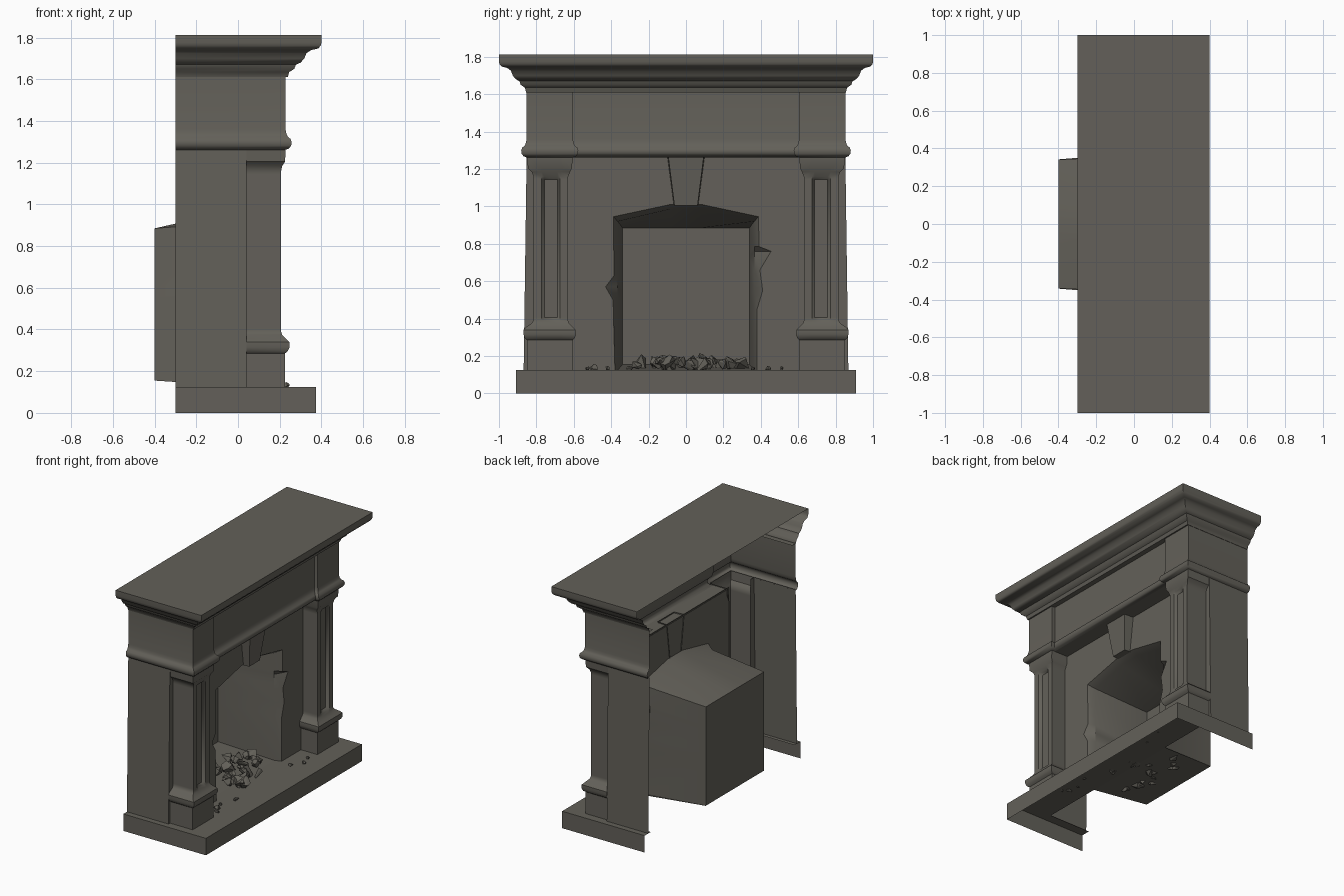
import bpy, bmesh, math, random
from mathutils import Vector

if "Cube" in bpy.data.objects:
    bpy.data.objects.remove(bpy.data.objects["Cube"])

random.seed(4)
stone = bpy.data.materials.new("dark_stone")
stone.diffuse_color = (0.125, 0.118, 0.1, 1)
stone.use_nodes = True
stone.node_tree.nodes["Principled BSDF"].inputs["Base Color"].default_value = stone.diffuse_color


def make(name, faces, inward=False, smooth=None):
    """Object from a list of polygons (lists of xyz points)."""
    bm = bmesh.new()
    for f in faces:
        bm.faces.new([bm.verts.new(p) for p in f])
    bmesh.ops.remove_doubles(bm, verts=bm.verts, dist=0.0004)
    bmesh.ops.recalc_face_normals(bm, faces=bm.faces)
    if inward:
        bmesh.ops.reverse_faces(bm, faces=bm.faces)
    me = bpy.data.meshes.new(name)
    bm.to_mesh(me)
    bm.free()
    me.materials.append(stone)
    ob = bpy.data.objects.new(name, me)
    bpy.context.collection.objects.link(ob)
    if smooth:
        bpy.ops.object.select_all(action='DESELECT')
        ob.select_set(True)
        bpy.context.view_layer.objects.active = ob
        bpy.ops.object.shade_smooth_by_angle(angle=math.radians(smooth))
    return ob


def skin(rings):
    """Quads bridging successive open rings."""
    return [[a[i], a[i + 1], b[i + 1], b[i]]
            for a, b in zip(rings, rings[1:]) for i in range(len(a) - 1)]


def mirrored(half, z):
    """Half outline (x, y<0) completed across y = 0 at height z."""
    return [(x, y, z) for x, y in half] + [(x, -y, z) for x, y in reversed(half)]


# hearth: open-bottomed slab with a U-shaped back edge
edge = [(-.3, -.91), (.375, -.91)]
inner = [(-.3, -.84), (.04, -.84), (.04, -.38)]
top = mirrored(edge, .125)
make("hearth", skin([mirrored(edge, 0), top])
     + [top + [p for p in reversed(mirrored(inner, .125))]])

# firebox: chipped opening, clean inner edge, tapering to the back wall
opening = [(.38, .125), (.38, .45), (.41, .55), (.395, .66), (.455, .76), (.39, .785),
           (.388, .945), (.085, 1.01), (-.085, 1.01), (-.388, .945), (-.385, .63),
           (-.43, .57), (-.39, .5), (-.38, .125)]


def clamp(v, m):
    return max(-m, min(m, v))


front = [(.09, y, z) for y, z in opening]
lip = [(.04, clamp(y, .365), z if z < .9 else z - .025) for y, z in opening]
back = [(-.4, clamp(y * .9, .34), min(.885, .155 + (z - .125) * .89)) for y, z in opening]
make("firebox", skin([front, lip, back]) + [back], inward=True, smooth=35)
make("firebox_floor", [[(.04, -.38, .125), (.04, .38, .125), (-.4, .342, .155), (-.4, -.342, .155)]])
make("surround", [[(.09, .63, .125), (.09, .63, 1.27), (.09, -.63, 1.27), (.09, -.63, .125)]
                  + front[::-1]])

# keystone: tapered wedge standing off the surround
key = [(-.10, 1.27), (-.065, 1.005), (.065, 1.005), (.10, 1.27)]
kb = [(.085, y, z) for y, z in key]
kf = [(.165 if z > 1.1 else .135, y * .95, z) for y, z in key]
make("keystone", skin([kb, kf]) + [kf])

# pilasters with moulded base, grooved shaft and capital: z, x, inner y, outer y, groove
levels = [(.125, .225, .605, .85, 0), (.285, .225, .605, .85, 0), (.295, .238, .595, .862, 0),
          (.315, .248, .588, .868, 0), (.34, .246, .59, .868, 0), (.355, .23, .605, .855, 0),
          (.375, .212, .625, .825, 0), (.39, .207, .63, .815, 0), (.405, .207, .63, .815, .022),
          (1.145, .207, .63, .815, .022), (1.16, .207, .63, .815, 0), (1.185, .212, .62, .825, 0),
          (1.205, .226, .61, .845, 0), (1.27, .228, .605, .85, 0)]
for side, label in ((-1, "left"), (1, "right")):
    rings = []
    for z, x, a, b, d in levels:
        c = .7225
        prof = [(.085, a), (x, a), (x, c - .05), (x - d, c - .035), (x - d, c + .035),
                (x, c + .05), (x, b), (.04, b)]
        rings.append([(px, side * py, z) for px, py in prof])
    make(label + "_pilaster", skin(rings), smooth=40)
    # side wall of the chimney breast, returning behind the pilaster
    wall = [[(-.3, side * y, z), (.04, side * y, z), (.04, side * .81, z)]
            for y, z in ((.868, .125), (.852, 1.27))]
    make(label + "_side_wall", skin(wall))

# entablature: moulding and frieze stepping around the end blocks
rings = []
for o, z in ((0, 1.262), (.016, 1.268), (.027, 1.282), (.029, 1.298), (.024, 1.314),
             (.01, 1.325), (.004, 1.34), (0, 1.36), (0, 1.615)):
    half = [(-.3, -.852 - o), (.228 + o, -.852 - o), (.228 + o, -.605 + o), (.2 + o, -.605 + o)]
    rings.append(mirrored(half, z))
make("entablature", skin(rings), smooth=40)
make("frieze_soffit", [[(.085, -.61, 1.262), (.2, -.61, 1.262), (.2, .61, 1.262), (.085, .61, 1.262)]])

# mantel: cornice profile swept around three sides and closed by the shelf top
rings = []
for x, z in ((.19, 1.61), (.238, 1.61), (.246, 1.635), (.27, 1.65), (.278, 1.67), (.3, 1.68),
             (.318, 1.70), (.328, 1.725), (.35, 1.74), (.385, 1.748), (.397, 1.762),
             (.4, 1.775), (.4, 1.812)):
    y = .852 + (x - .235) * .148 / .165
    rings.append(mirrored([(-.3, -y), (x, -y)], z))
make("mantel_shelf", skin(rings) + [rings[-1]], smooth=40)

# coals: faceted lumps heaped in the firebox with a few stray bits on the hearth
spots = []
for i in range(34):
    a, r = random.uniform(0, 2 * math.pi), math.sqrt(random.random())
    s = random.uniform(.03, .052)
    lift = .04 * (1 - r) if i % 2 else 0
    spots.append((-.05 + .2 * r * math.cos(a), .02 + .29 * r * math.sin(a), .155 + lift, s))
for x, y in ((.17, -.49), (.2, -.53), (.23, .44), (.21, .51), (.15, -.42), (.18, .36), (.2, -.3)):
    spots.append((x, y, .133, random.uniform(.014, .024)))
bm = bmesh.new()
for x, y, z, s in spots:
    pts = []
    for k in range(11):
        v = Vector([random.gauss(0, 1) for _ in range(3)]).normalized() * s
        pts.append(bm.verts.new((x + v.x * 1.1, y + v.y, z + v.z * random.uniform(.8, 1.1))))
    res = bmesh.ops.convex_hull(bm, input=pts)
    bmesh.ops.delete(bm, geom=[g for g in res["geom_interior"] if isinstance(g, bmesh.types.BMVert)],
                     context='VERTS')
me = bpy.data.meshes.new("coals")
bm.to_mesh(me)
bm.free()
me.materials.append(stone)
bpy.context.collection.objects.link(bpy.data.objects.new("coals", me))
